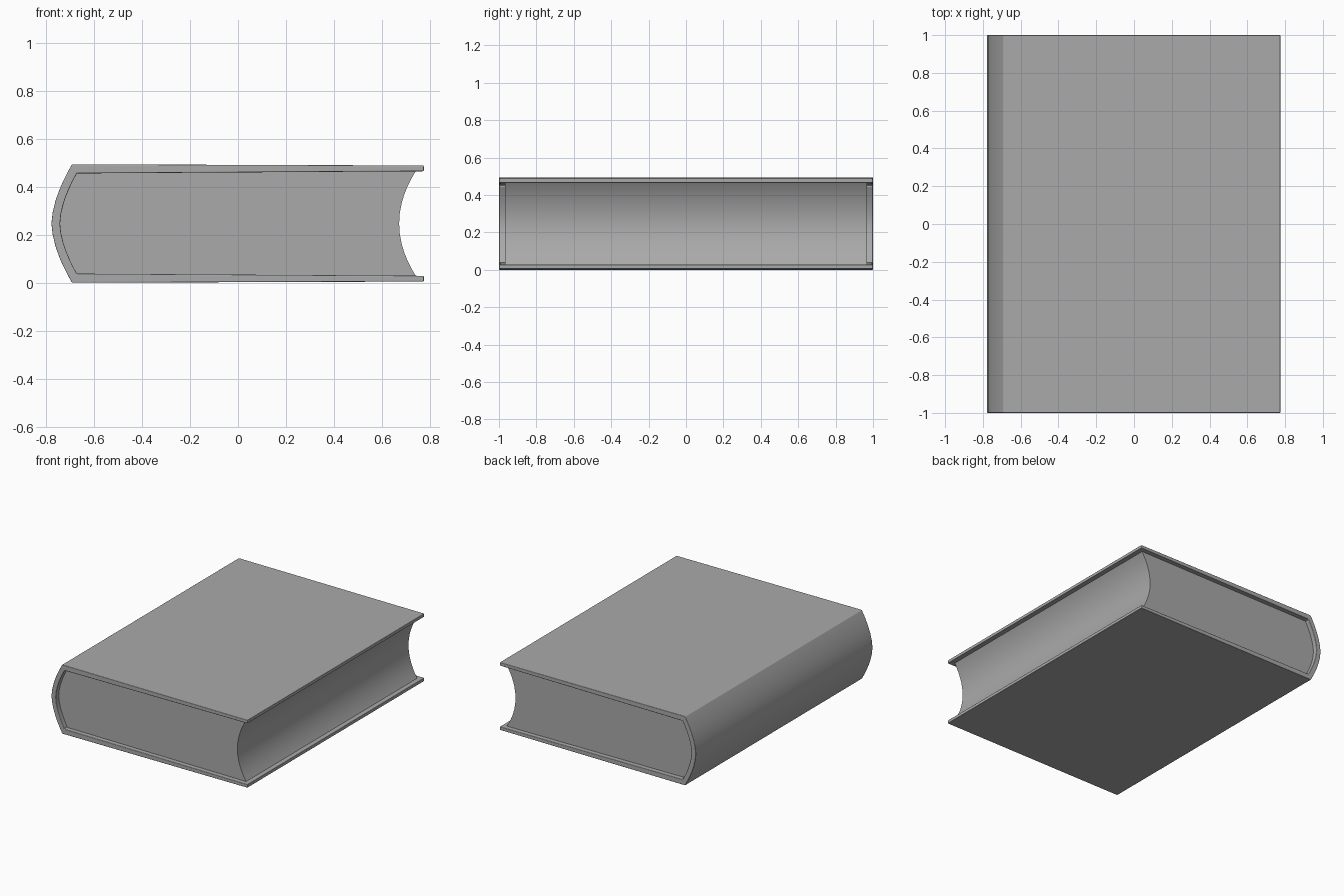
import bpy, bmesh, math

if "Cube" in bpy.data.objects:
    bpy.data.objects.remove(bpy.data.objects["Cube"], do_unlink=True)

MID = 0.247  # half height of the closed book


def make_material(name, value):
    mat = bpy.data.materials.new(name)
    mat.use_nodes = True
    colour = (value, value, value, 1)
    mat.diffuse_color = colour
    mat.node_tree.nodes["Principled BSDF"].inputs["Base Color"].default_value = colour
    return mat


grey = make_material("plain grey", 0.4)


def arc(x_mid, x_end, half, steps=16, power=2):
    """Curved edge from top to bottom, x_mid at half height."""
    ts = [math.sin(math.pi / 2 * (1 - 2 * i / steps)) for i in range(steps + 1)]
    return [(x_mid + (x_end - x_mid) * abs(t) ** power, MID + half * t) for t in ts]


def extrude_profile(name, points, half_depth, bevel=0):
    """Extrude an x-z outline along y."""
    bm = bmesh.new()
    face = bm.faces.new([bm.verts.new((x, -half_depth, z)) for x, z in points])
    ext = bmesh.ops.extrude_face_region(bm, geom=[face])
    moved = [g for g in ext["geom"] if isinstance(g, bmesh.types.BMVert)]
    bmesh.ops.translate(bm, verts=moved, vec=(0, 2 * half_depth, 0))
    bmesh.ops.recalc_face_normals(bm, faces=bm.faces)
    mesh = bpy.data.meshes.new(name)
    bm.to_mesh(mesh)
    bm.free()
    mesh.materials.append(grey)
    obj = bpy.data.objects.new(name, mesh)
    bpy.context.collection.objects.link(obj)
    bpy.context.view_layer.objects.active = obj
    for other in bpy.context.selected_objects:
        other.select_set(False)
    obj.select_set(True)
    bpy.ops.object.shade_smooth_by_angle(angle=math.radians(30))
    if bevel:
        mod = obj.modifiers.new("soft edges", "BEVEL")
        mod.width = bevel
        mod.segments = 3
        mod.limit_method = "ANGLE"
        mod.angle_limit = math.radians(35)
        mod.harden_normals = True
    return obj


# Cover: two boards joined by a rounded spine
outer = arc(-0.778, -0.692, MID, power=1.7)
inner = arc(-0.742, -0.672, 0.209, power=1.7)
cover = ([(0.775, MID + 0.242)] + outer + [(0.775, MID - 0.242), (0.775, MID - 0.218)]
         + inner[::-1] + [(0.775, MID + 0.218)])
extrude_profile("cover", cover, 1.0, bevel=0.008)

# Pages: inset block with a hollow fore edge, tucked into the cover
spine_side = arc(-0.745, -0.675, 0.212, power=1.7)
fore_edge = arc(0.672, 0.742, 0.219)
extrude_profile("page_block", spine_side + fore_edge[::-1], 0.967)
